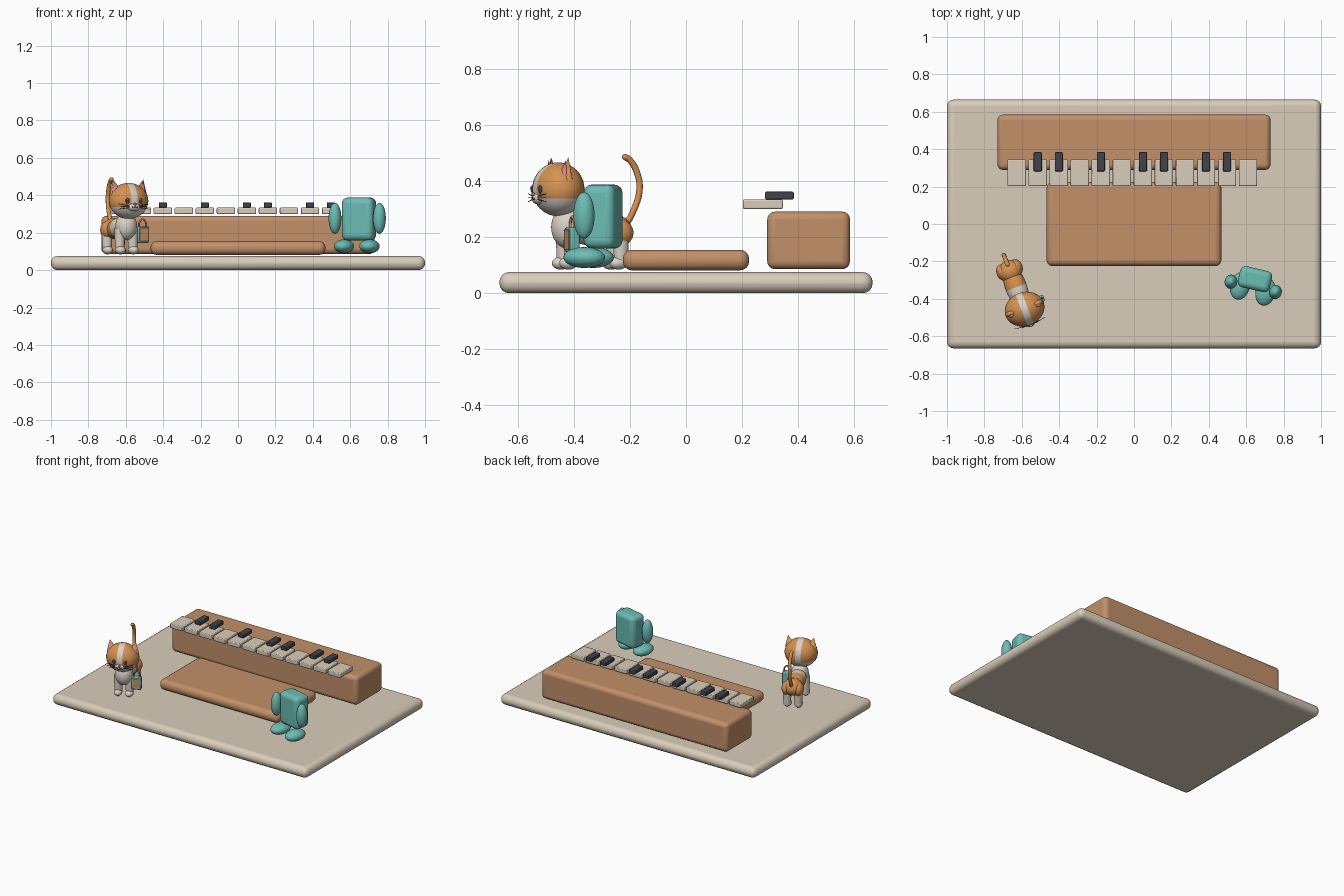
import bpy, bmesh, math
from mathutils import Matrix, Vector

if "Cube" in bpy.data.objects:
    bpy.data.objects.remove(bpy.data.objects["Cube"])


def material(name, *srgb):
    m = bpy.data.materials.new(name)
    m.use_nodes = True
    col = [(c / 255 / 12.92) if c < 11 else ((c / 255 + 0.055) / 1.055) ** 2.4 for c in srgb] + [1]
    m.diffuse_color = col
    m.node_tree.nodes["Principled BSDF"].inputs["Base Color"].default_value = col
    return m


CREAM = material("cream", 218, 206, 187)
WOOD = material("warm wood", 194, 144, 105)
TEAL = material("teal", 108, 188, 180)
DARK = material("charcoal", 66, 66, 76)
ORANGE = material("ginger fur", 214, 146, 82)
WHITE = material("white fur", 220, 211, 200)
PINK = material("pink", 214, 138, 146)


def finish(name, bm, mats, frame=Matrix(), bevel=0, segments=4):
    me = bpy.data.meshes.new(name)
    bm.to_mesh(me)
    bm.free()
    ob = bpy.data.objects.new(name, me)
    bpy.context.collection.objects.link(ob)
    for m in mats:
        me.materials.append(m)
    ob.matrix_world = frame
    if bevel:
        mod = ob.modifiers.new("rounded", "BEVEL")
        mod.width, mod.segments = bevel, segments
    bpy.ops.object.select_all(action="DESELECT")
    ob.select_set(True)
    bpy.context.view_layer.objects.active = ob
    bpy.ops.object.shade_smooth_by_angle(angle=math.radians(35))
    return ob


def box(name, loc, size, mat, bevel, frame=Matrix(), segments=4):
    bm = bmesh.new()
    bmesh.ops.create_cube(bm, size=1)
    bmesh.ops.scale(bm, vec=size, verts=bm.verts)
    bmesh.ops.translate(bm, vec=loc, verts=bm.verts)
    return finish(name, bm, [mat], frame, bevel, segments)


def ball(name, loc, radii, mats, frame=Matrix(), cuts=(), rule=None, tilt=0):
    """Ellipsoid, cut along planes so that a colour rule has clean borders."""
    bm = bmesh.new()
    bmesh.ops.create_uvsphere(bm, u_segments=32, v_segments=20, radius=1)
    bmesh.ops.scale(bm, vec=radii, verts=bm.verts)
    bmesh.ops.rotate(bm, matrix=Matrix.Rotation(tilt, 3, "X"), verts=bm.verts)
    bmesh.ops.translate(bm, vec=loc, verts=bm.verts)
    for point, normal in cuts:
        bmesh.ops.bisect_plane(bm, geom=bm.verts[:] + bm.edges[:] + bm.faces[:],
                               plane_co=point, plane_no=normal)
    if rule:
        for f in bm.faces:
            f.material_index = int(rule(f.calc_center_median()))
    return finish(name, bm, mats, frame)


def cone(name, base, tip, radius, mat, frame, flat=1.0, top=0.0, sides=24):
    base, tip = Vector(base), Vector(tip)
    d = tip - base
    bm = bmesh.new()
    bmesh.ops.create_cone(bm, cap_ends=True, segments=sides, radius1=radius,
                          radius2=top, depth=d.length)
    bmesh.ops.scale(bm, vec=(1, flat, 1), verts=bm.verts)
    turn = Vector((0, 0, 1)).rotation_difference(d).to_matrix()
    bmesh.ops.rotate(bm, matrix=turn, verts=bm.verts)
    bmesh.ops.translate(bm, vec=(base + tip) / 2, verts=bm.verts)
    return finish(name, bm, [mat], frame)


def tube(name, points, radius, mat, frame=Matrix(), cyclic=False):
    cu = bpy.data.curves.new(name, "CURVE")
    cu.dimensions = "3D"
    cu.bevel_depth, cu.bevel_resolution, cu.use_fill_caps = radius, 4, True
    sp = cu.splines.new("BEZIER")
    sp.bezier_points.add(len(points) - 1)
    sp.use_cyclic_u = cyclic
    for bp, p in zip(sp.bezier_points, points):
        bp.co = p
        bp.handle_left_type = bp.handle_right_type = "AUTO"
    ob = bpy.data.objects.new(name, cu)
    ob.matrix_world = frame
    cu.materials.append(mat)
    bpy.context.collection.objects.link(ob)
    return ob


# Floor slab, bench and keyboard case
box("floor_slab", (0, 0, 0.0375), (2, 1.33, 0.075), CREAM, 0.035)
box("bench", (0, 0, 0.118), (0.935, 0.45, 0.073), WOOD, 0.032)
box("keyboard_case", (0, 0.437, 0.188), (1.46, 0.295, 0.205), WOOD, 0.028)

# Keys
for i in range(12):
    x = -0.627 + 0.1124 * i
    box("white_key", (x, 0.274, 0.317), (0.098, 0.142, 0.034), CREAM, 0.005, segments=2)
    if i in (1, 2, 4, 6, 7, 9, 10):
        box("black_key", (x, 0.333, 0.348), (0.043, 0.102, 0.027), DARK, 0.004, segments=2)

# Backpack with side pouches and feet
pack = Matrix.Translation((0.645, -0.303, 0)) @ Matrix.Rotation(math.radians(-13), 4, "Z")
box("backpack_body", (0, 0.008, 0.273), (0.175, 0.115, 0.228), TEAL, 0.03, pack)
for s in (-1, 1):
    ball("backpack_pouch", (s * 0.122, -0.034, 0.277), (0.034, 0.038, 0.083), [TEAL], pack)
    ball("backpack_foot", (s * 0.07, -0.045, 0.127), (0.053, 0.075, 0.037), [TEAL], pack)

# Cat body: ginger rear, white front
cat = Matrix.Translation((-0.585, -0.455, 0)) @ Matrix.Rotation(math.radians(21), 4, "Z")
ball("cat_torso", (0, 0.13, 0.225), (0.058, 0.13, 0.057), [ORANGE, WHITE], cat,
     [((0, 0.125, 0), (0, 1, 0))], lambda c: c.y < 0.125, tilt=-0.12)
ball("cat_haunch", (0, 0.215, 0.222), (0.062, 0.062, 0.057), [ORANGE], cat)
ball("cat_chest", (0, 0.035, 0.235), (0.058, 0.058, 0.075), [WHITE], cat)
for s in (-1, 1):
    for name, y in (("front", 0.035), ("rear", 0.225)):
        cone(name + "_leg", (s * 0.037, y, 0.1), (s * 0.037, y, 0.225), 0.024, WHITE, cat, top=0.03)
        ball(name + "_paw", (s * 0.037, y - 0.01, 0.107), (0.027, 0.034, 0.023), [WHITE], cat)
    ball("cat_thigh", (s * 0.04, 0.225, 0.215), (0.032, 0.045, 0.045), [ORANGE], cat)

# Head with white blaze and white chin
ball("cat_head", (0, 0, 0.37), (0.108, 0.091, 0.096), [ORANGE, WHITE], cat,
     [((0.018, 0, 0), (1, 0, 0)), ((-0.018, 0, 0), (1, 0, 0)), ((0, 0, 0.338), (0, 0, 1))],
     lambda c: abs(c.x) < 0.018 or c.z < 0.338)
ball("muzzle", (0, -0.076, 0.338), (0.036, 0.022, 0.022), [WHITE], cat)
ball("nose", (0, -0.096, 0.352), (0.009, 0.007, 0.006), [PINK], cat)
for s in (-1, 1):
    cone("ear", (s * 0.07, 0.005, 0.41), (s * 0.086, 0.005, 0.484), 0.037, ORANGE, cat, flat=0.5)
    cone("inner_ear", (s * 0.071, -0.008, 0.415), (s * 0.085, -0.004, 0.474), 0.025, PINK, cat, flat=0.5)
    ball("eye", (s * 0.037, -0.083, 0.37), (0.012, 0.007, 0.015), [DARK], cat)
    ball("eye_glint", (s * 0.037 - 0.004, -0.089, 0.376), (0.004, 0.003, 0.004), [WHITE], cat)
    for k in (-1, 0, 1):
        cone("whisker", (s * 0.028, -0.088, 0.34 + k * 0.006),
             (s * 0.088, -0.08, 0.34 + k * 0.014), 0.002, DARK, cat, top=0.0012, sides=6)
    tube("mouth", [(0, -0.098, 0.342), (s * 0.008, -0.098, 0.334), (s * 0.017, -0.094, 0.338)],
         0.0018, DARK, cat)

# Tail
tube("tail", [(0, 0.245, 0.225), (0, 0.285, 0.29), (0, 0.31, 0.37), (0, 0.3, 0.43),
              (0, 0.272, 0.475), (0, 0.255, 0.485)], 0.0115, ORANGE, cat)
ball("tail_tip", (0, 0.255, 0.485), (0.0115, 0.0115, 0.0115), [ORANGE], cat)

# Small hanging bag at the cat's left side
bag = Matrix.Translation((-0.51, -0.405, 0)) @ Matrix.Rotation(math.radians(21), 4, "Z")
box("bag", (0, 0, 0.19), (0.062, 0.036, 0.088), TEAL, 0.006, bag, 2)
box("bag_front_panel", (0, -0.019, 0.19), (0.047, 0.008, 0.073), WOOD, 0.002, bag, 2)
tube("bag_handle", [(-0.02, 0, 0.228), (-0.018, 0, 0.255), (0, 0, 0.272), (0.018, 0, 0.255),
                    (0.02, 0, 0.228)], 0.005, WOOD, bag)
